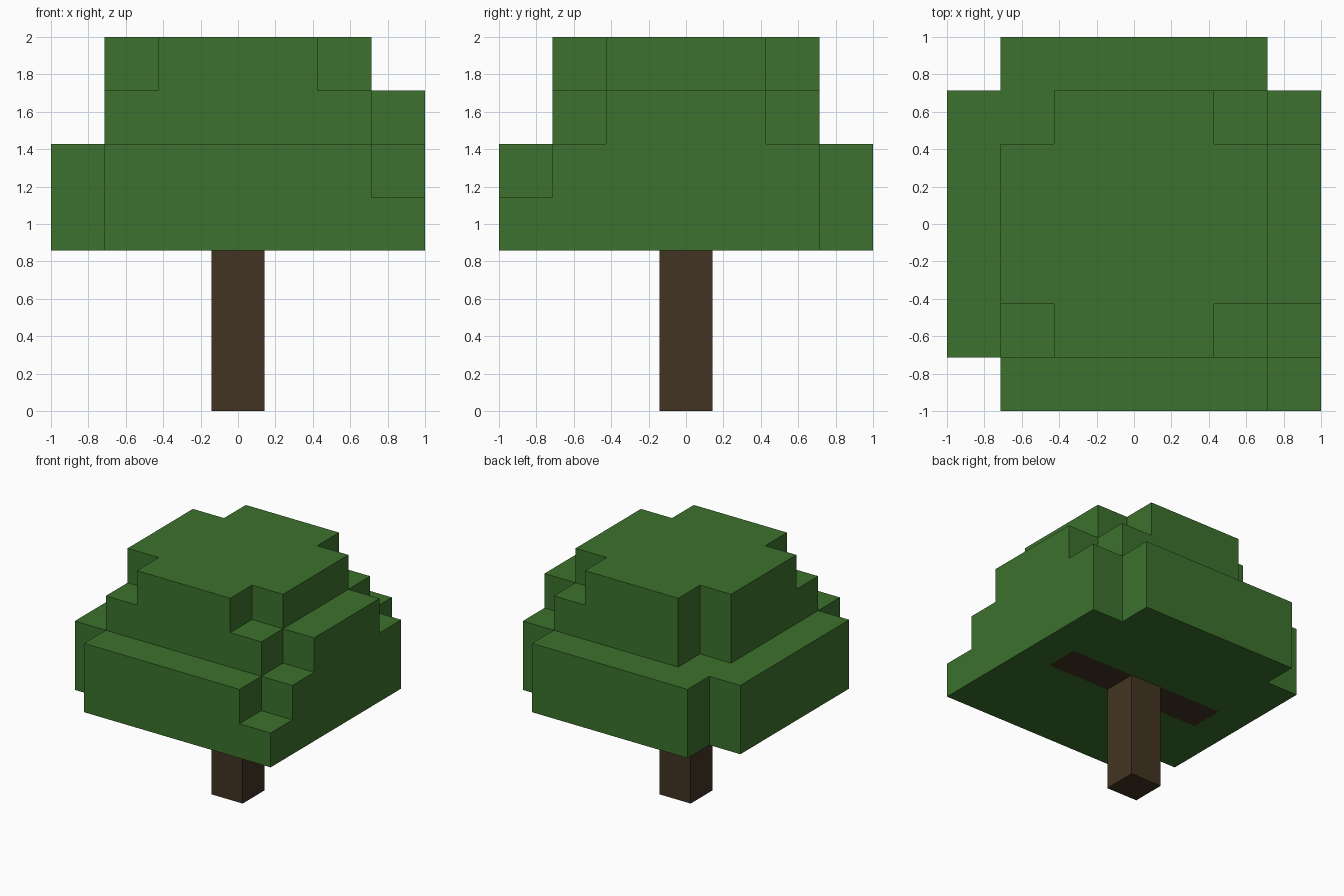
import bpy
import bmesh
from mathutils import Vector

old = bpy.data.objects.get("Cube")
if old:
    bpy.data.objects.remove(old, do_unlink=True)

UNIT = 2 / 7  # edge of one block


def make_material(name, color):
    mat = bpy.data.materials.new(name)
    mat.use_nodes = True
    mat.diffuse_color = color
    mat.node_tree.nodes["Principled BSDF"].inputs["Base Color"].default_value = color
    return mat


def build_blocks(name, cells, solid, mat):
    """Skin the blocks, keeping only sides that touch no other block."""
    bm = bmesh.new()
    for cell in cells:
        for axis in range(3):
            for sign in (-1, 1):
                beside = list(cell)
                beside[axis] += sign
                if tuple(beside) in solid:
                    continue
                normal, u = Vector(), Vector()
                normal[axis] = sign / 2
                u[(axis + 1) % 3] = 0.5
                v = normal.cross(u) * 2
                middle = Vector(cell) + normal + Vector((-3, -3, 0.5))
                corners = (-u - v, u - v, u + v, v - u)
                bm.faces.new([bm.verts.new((middle + c) * UNIT) for c in corners])
    bmesh.ops.remove_doubles(bm, verts=bm.verts[:], dist=0.001)
    bmesh.ops.dissolve_limit(bm, angle_limit=0.01, verts=bm.verts[:], edges=bm.edges[:])
    mesh = bpy.data.meshes.new(name)
    bm.to_mesh(mesh)
    bm.free()
    mesh.materials.append(mat)
    obj = bpy.data.objects.new(name, mesh)
    bpy.context.collection.objects.link(obj)


leaf = make_material("leaf green", (0.045, 0.165, 0.026, 1))
bark = make_material("bark brown", (0.055, 0.034, 0.016, 1))

# Trunk and the crossbar branch set flush into the leaves
trunk = {(3, 3, z) for z in range(3)}
branch = {(x, 3, 3) for x in range(1, 6)}

# Canopy: block height of each column, rows from front to back
heights = [
    " 222221",
    "2344432",
    "2444443",
    "2444443",
    "2444443",
    "2244432",
    " 22222 ",
]
canopy = {
    (x, y, 3 + z)
    for y, row in enumerate(heights)
    for x, h in enumerate(row) if h != " "
    for z in range(int(h))
} - branch

solid = trunk | branch | canopy
build_blocks("trunk", trunk, solid, bark)
build_blocks("branch", branch, solid, bark)
build_blocks("leaf_canopy", canopy, solid, leaf)
